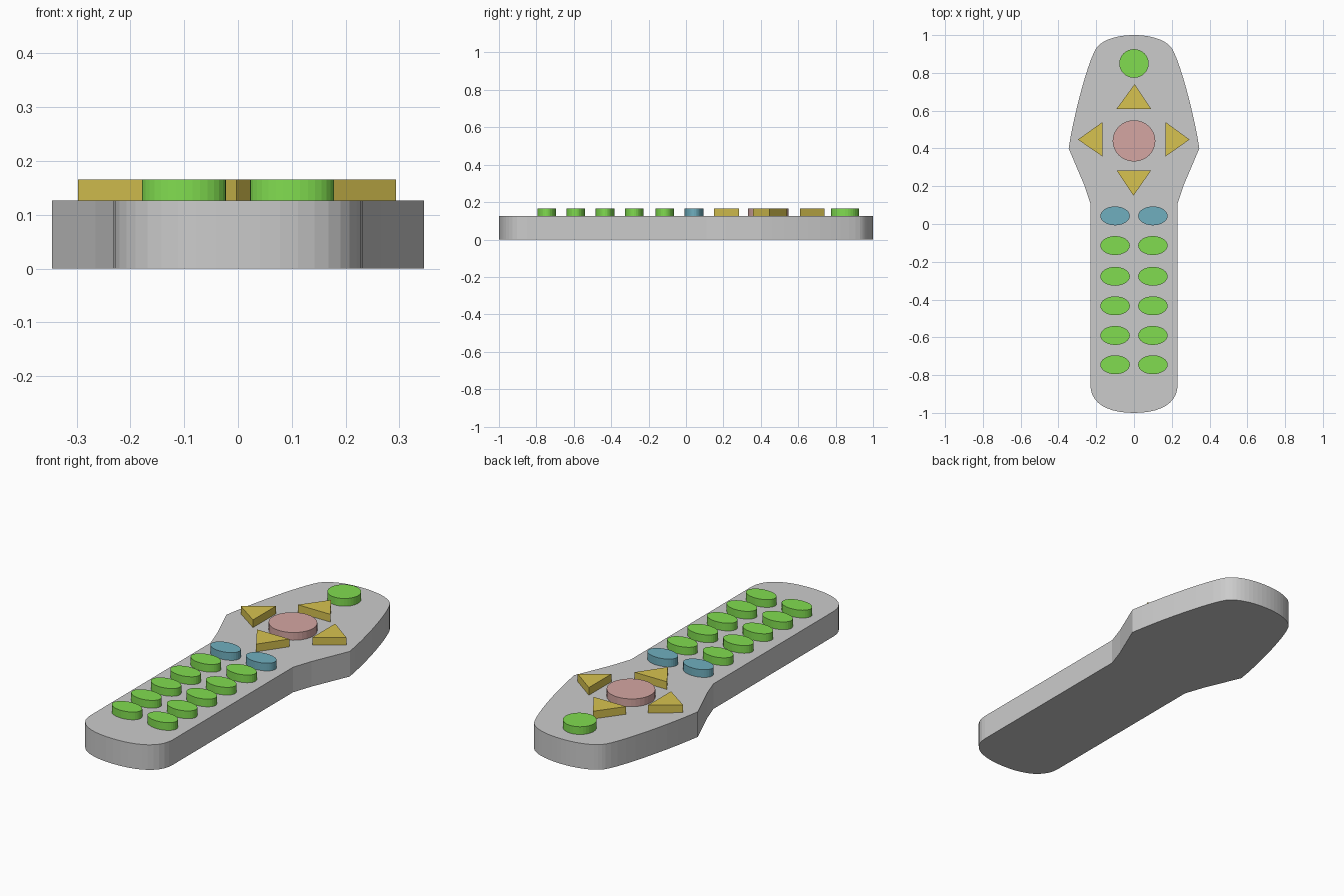
import bpy, bmesh, math
from mathutils import Vector

if "Cube" in bpy.data.objects:
    bpy.data.objects.remove(bpy.data.objects["Cube"])

BODY_TOP, KEY_TOP = 0.127, 0.166


def material(name, color):
    m = bpy.data.materials.new(name)
    m.diffuse_color = (*color, 1)
    m.use_nodes = True
    m.node_tree.nodes["Principled BSDF"].inputs["Base Color"].default_value = m.diffuse_color
    return m


def prism(name, outline, z0, z1, mat=None):
    """Extrude a counter-clockwise or clockwise XY outline between two heights."""
    bm = bmesh.new()
    face = bm.faces.new([bm.verts.new((x, y, z0)) for x, y in outline])
    ext = bmesh.ops.extrude_face_region(bm, geom=[face])
    bmesh.ops.translate(bm, vec=(0, 0, z1 - z0),
                        verts=[g for g in ext["geom"] if isinstance(g, bmesh.types.BMVert)])
    bmesh.ops.recalc_face_normals(bm, faces=bm.faces)
    me = bpy.data.meshes.new(name)
    bm.to_mesh(me)
    bm.free()
    if mat:
        me.materials.append(mat)
    ob = bpy.data.objects.new(name, me)
    bpy.context.collection.objects.link(ob)
    return ob


def ellipse(cx, cy, rx, ry, n=32):
    return [(cx + rx * math.cos(2 * math.pi * i / n),
             cy + ry * math.sin(2 * math.pi * i / n)) for i in range(n)]


def bezier(p0, p1, p2, p3, n=10):
    p0, p1, p2, p3 = map(Vector, (p0, p1, p2, p3))
    return [tuple(p0 * (1-t)**3 + p1 * 3*t*(1-t)**2 + p2 * 3*t*t*(1-t) + p3 * t**3)
            for t in (i / n for i in range(n))]


green = material("green", (0.22, 0.72, 0.08))
yellow = material("yellow", (0.68, 0.54, 0.08))
pink = material("pink", (0.66, 0.38, 0.36))
blue = material("blue", (0.16, 0.43, 0.52))

# body: right half of the outline, mirrored to the left
right = bezier((0, 1), (0.09, 1), (0.17, 0.975), (0.2, 0.93))
right += bezier((0.2, 0.93), (0.24, 0.87), (0.315, 0.6), (0.346, 0.4))
right += [(0.346, 0.4), (0.265, 0.21), (0.231, 0.11)]
right += bezier((0.231, -0.85), (0.231, -0.95), (0.14, -1), (0, -1))
right += [(0, -1)]
left = [(-x, y) for x, y in right[-2:0:-1]]
prism("body", right + left, 0, BODY_TOP)


def key(name, outline, mat):
    prism(name, outline, BODY_TOP - 0.004, KEY_TOP, mat)


# round power and select buttons
key("power_button", ellipse(0, 0.85, 0.078, 0.076), green)
key("select_button", ellipse(0, 0.44, 0.113, 0.109), pink)

# triangular arrow buttons
key("arrow_up", [(0.003, 0.74), (-0.092, 0.61), (0.09, 0.61)], yellow)
key("arrow_down", [(-0.003, 0.15), (0.09, 0.283), (-0.092, 0.283)], yellow)
key("arrow_left", [(-0.297, 0.447), (-0.166, 0.357), (-0.166, 0.54)], yellow)
key("arrow_right", [(0.294, 0.447), (0.166, 0.54), (0.166, 0.357)], yellow)

# two columns of oval keys, the top row blue
for row, y in enumerate((0.043, -0.114, -0.277, -0.433, -0.59, -0.745)):
    for side, x in (("left", -0.1), ("right", 0.1)):
        key(f"oval_key_{side}_{row + 1}", ellipse(x, y, 0.078, 0.05),
            blue if row == 0 else green)
